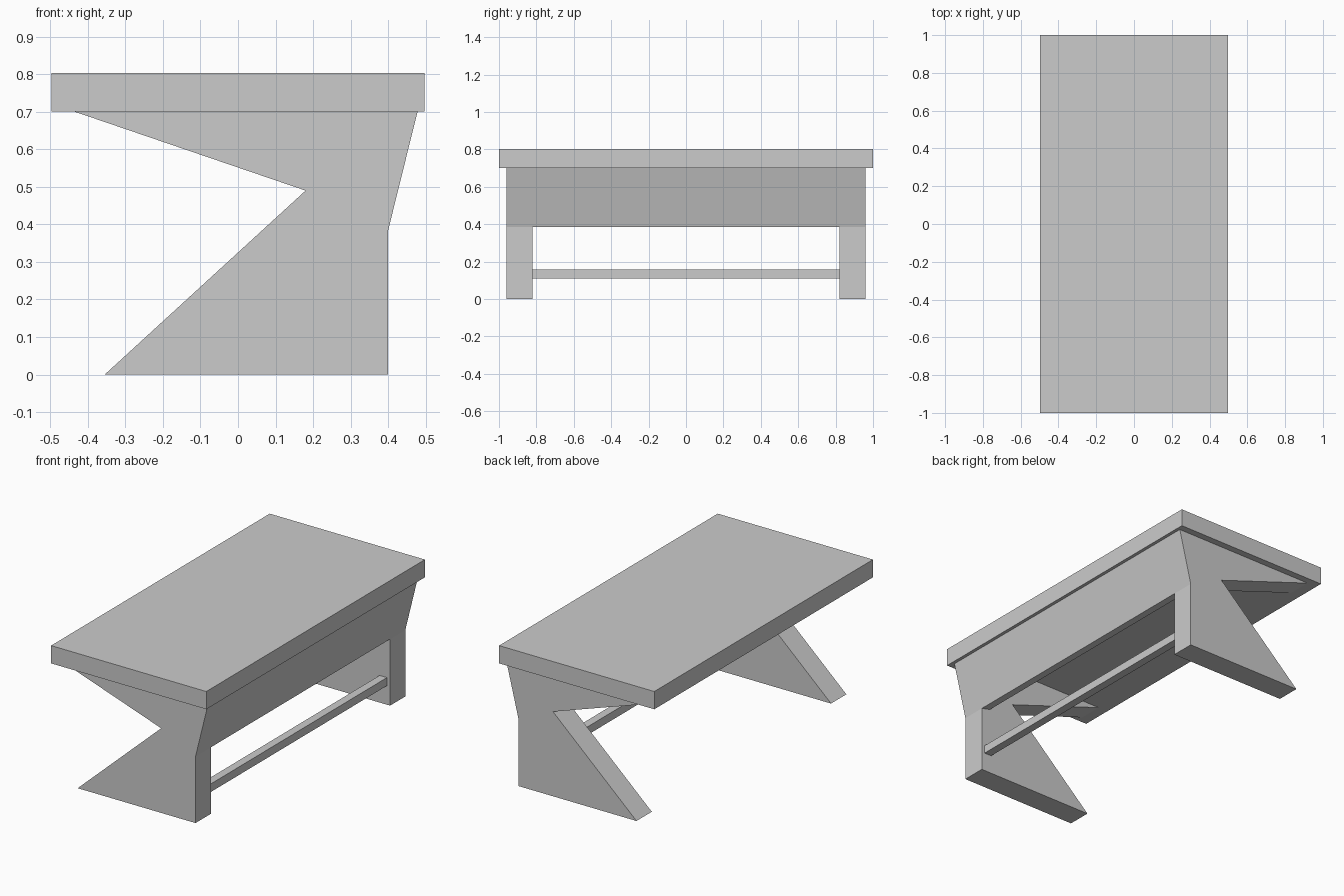
import bpy, bmesh
from mathutils import Vector

if "Cube" in bpy.data.objects:
    bpy.data.objects.remove(bpy.data.objects["Cube"])


def prism(name, profile, y0, y1):
    """Extrude an (x, z) outline along y."""
    bm = bmesh.new()
    face = bm.faces.new([bm.verts.new((x, y0, z)) for x, z in profile])
    ext = bmesh.ops.extrude_face_region(bm, geom=[face])
    verts = [g for g in ext["geom"] if isinstance(g, bmesh.types.BMVert)]
    bmesh.ops.translate(bm, verts=verts, vec=(0, y1 - y0, 0))
    bmesh.ops.recalc_face_normals(bm, faces=bm.faces)
    mesh = bpy.data.meshes.new(name)
    bm.to_mesh(mesh)
    bm.free()
    obj = bpy.data.objects.new(name, mesh)
    bpy.context.collection.objects.link(obj)
    return obj


def rect(x0, x1, z0, z1):
    return [(x0, z0), (x1, z0), (x1, z1), (x0, z1)]


LEG_IN, LEG_OUT = 0.82, 0.96
knee, hip = Vector((0.40, 0.385)), Vector((0.478, 0.70))

# Table top
prism("table_top", rect(-0.497, 0.497, 0.70, 0.803), -1.0, 1.0)

# Notched slab legs at both ends
leg = [(-0.355, 0), (0.40, 0), knee, hip, (-0.435, 0.70), (0.18, 0.49)]
prism("front_leg", leg, -LEG_OUT, -LEG_IN)
prism("back_leg", leg, LEG_IN, LEG_OUT)

# Leaning panel between the legs, flush with their sloped edge
slope = (hip - knee).normalized()
inward = Vector((-slope.y, slope.x)) * 0.06
inner_low = knee + inward
inner_top = inner_low + slope * ((0.70 - inner_low.y) / slope.y)
prism("side_panel", [knee, hip, inner_top, inner_low], -LEG_IN, LEG_IN)

# Foot rail
prism("foot_rail", rect(0.333, 0.38, 0.11, 0.157), -LEG_IN, LEG_IN)
